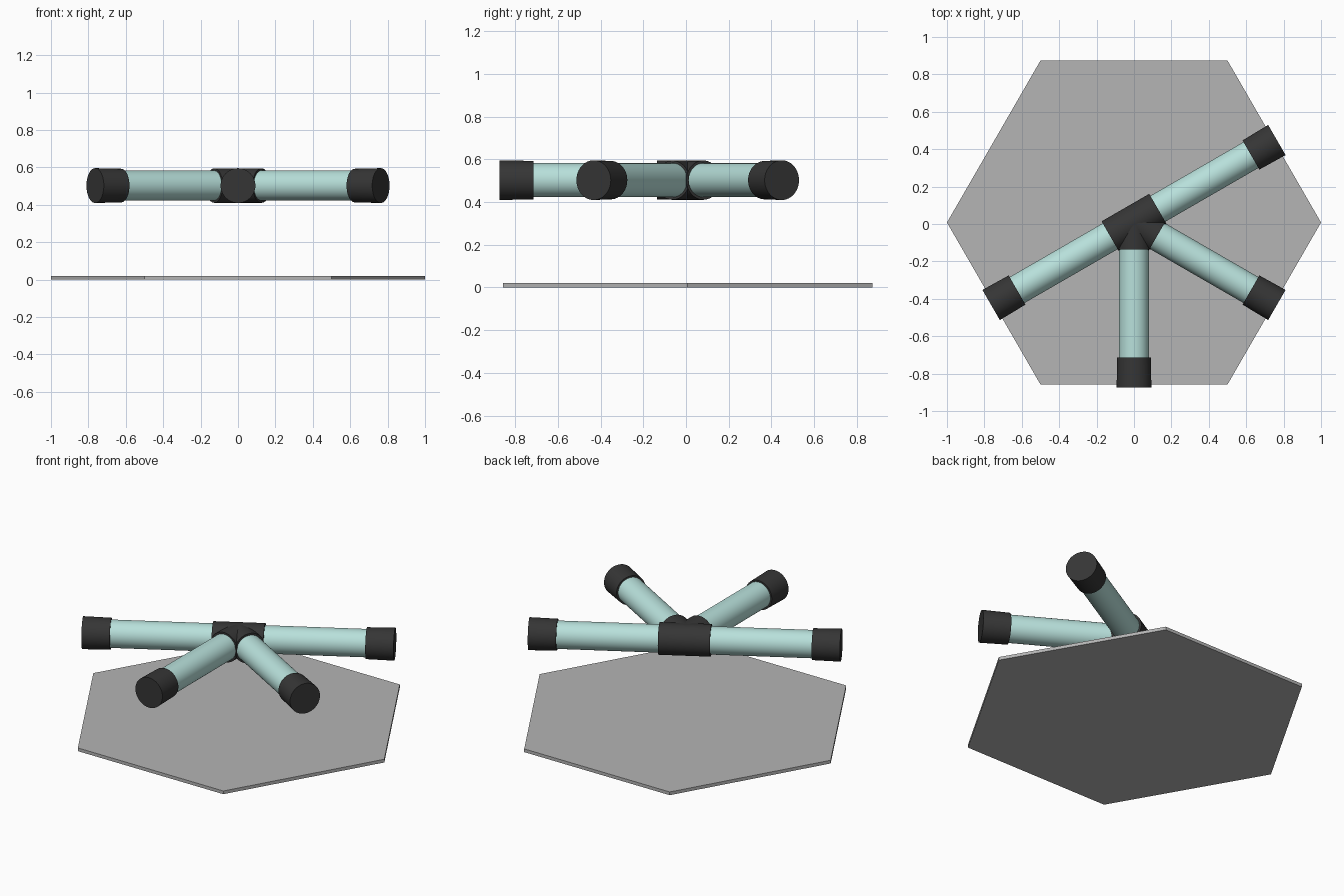
import bpy, math
from mathutils import Matrix, Vector

if "Cube" in bpy.data.objects:
    bpy.data.objects.remove(bpy.data.objects["Cube"])

def material(name, rgb):
    m = bpy.data.materials.new(name)
    m.diffuse_color = (*rgb, 1)
    m.use_nodes = True
    m.node_tree.nodes["Principled BSDF"].inputs["Base Color"].default_value = m.diffuse_color
    return m

GREY = material("plate grey", (0.46, 0.46, 0.46))
TEAL = material("pale teal", (0.48, 0.75, 0.71))
DARK = material("charcoal", (0.036, 0.036, 0.036))

CENTRE = Vector((0, 0.008, 0.503))

def rod(name, angle, start, end, r1, r2, mat):
    """Round rod lying flat, from start to end along a direction out of the centre."""
    d = Vector((math.cos(angle), math.sin(angle), 0))
    bpy.ops.mesh.primitive_cone_add(
        vertices=48, radius1=r1, radius2=r2, depth=end - start,
        location=CENTRE + d * (start + end) / 2,
        rotation=d.to_track_quat('Z', 'Y').to_euler())
    o = bpy.context.object
    o.name = name
    o.data.materials.append(mat)
    bpy.ops.object.shade_smooth_by_angle(angle=math.radians(35))
    return o

# hexagonal base plate, points on the x axis
bpy.ops.mesh.primitive_cylinder_add(vertices=6, radius=1, depth=0.02,
                                    location=(0, CENTRE.y, 0.01))
plate = bpy.context.object
plate.name = "base_plate"
plate.data.transform(Matrix.Rotation(math.radians(30), 4, 'Z'))
plate.data.materials.append(GREY)

# straight hub sleeve through the centre
rod("hub_sleeve", math.radians(30), -0.147, 0.147, 0.092, 0.092, DARK)

# four arms: tube and end cap; the two branching arms get their own hub collar
for label, deg in (("back_right", 30), ("front_left", 210),
                   ("front", 270), ("front_right", 330)):
    a = math.radians(deg)
    rod(label + "_tube", a, 0.10, 0.80, 0.08, 0.08, TEAL)
    rod(label + "_end_cap", a, 0.722, 0.882, 0.09, 0.093, DARK)
    if deg in (270, 330):
        rod(label + "_hub_collar", a, 0.0, 0.143, 0.0915, 0.0915, DARK)
